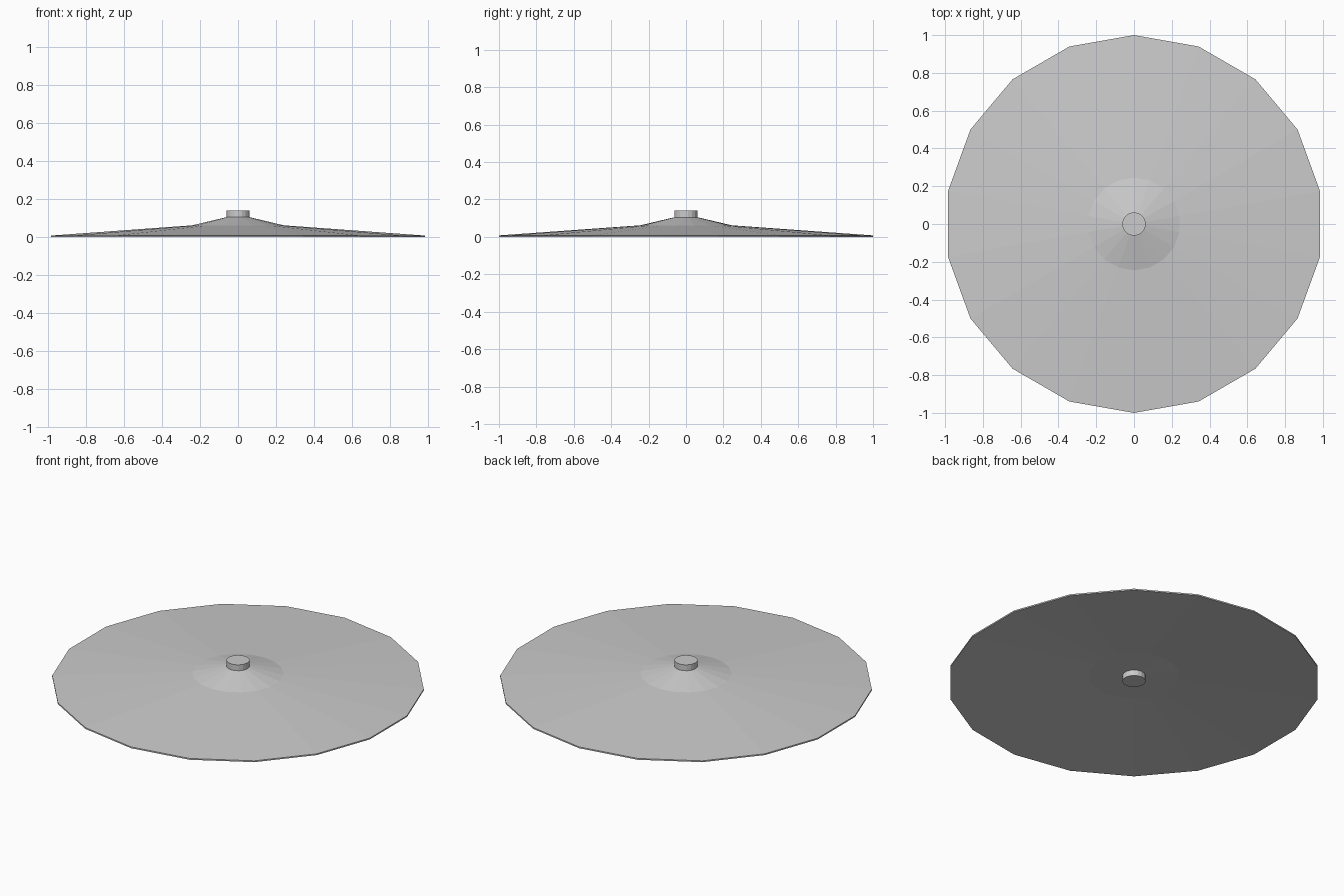
import bpy, bmesh, math

if "Cube" in bpy.data.objects:
    bpy.data.objects.remove(bpy.data.objects["Cube"])

SIDES = 18


def lathe(name, profile):
    """Revolve a (radius, z) profile; the last ring joins back to the first."""
    bm = bmesh.new()
    rings = []
    for r, z in profile:
        ring = []
        for i in range(SIDES):
            a = math.pi / 2 + 2 * math.pi * i / SIDES
            ring.append(bm.verts.new((r * math.cos(a), r * math.sin(a), z)))
        rings.append(ring)
    for k in range(len(rings) - 1):
        lo, hi = rings[k], rings[k + 1]
        for i in range(SIDES):
            j = (i + 1) % SIDES
            bm.faces.new((lo[i], lo[j], hi[j], hi[i]))
    # Close both ends
    bm.faces.new(rings[0])
    bm.faces.new(rings[-1])
    bmesh.ops.recalc_face_normals(bm, faces=bm.faces)
    mesh = bpy.data.meshes.new(name)
    bm.to_mesh(mesh)
    bm.free()
    obj = bpy.data.objects.new(name, mesh)
    bpy.context.collection.objects.link(obj)
    return obj


# Thin disc with raised bell and hubs above and below, one closed profile
lathe("cymbal_disc", [
    (0.062, 0.012),   # lower hub
    (0.062, 0.046),
    (0.245, 0.048),   # underside of the bell
    (1.0, 0.0),       # rim
    (1.0, 0.008),
    (0.245, 0.062),   # bell shoulder
    (0.062, 0.105),   # bell top
    (0.062, 0.14),    # upper hub
])
